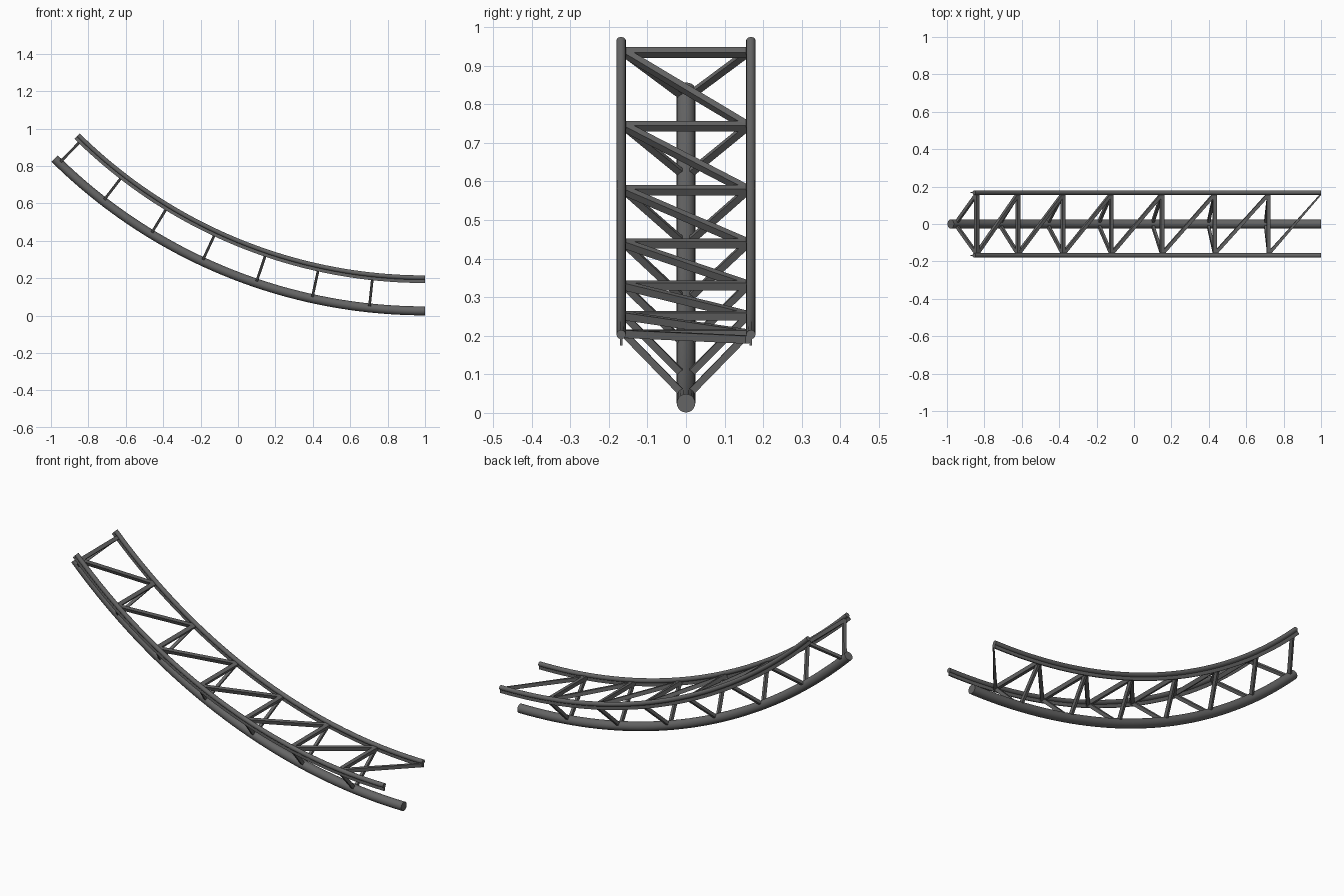
import bpy, bmesh, math
from mathutils import Vector

cube = bpy.data.objects.get("Cube")
if cube:
    bpy.data.objects.remove(cube, do_unlink=True)

# Track is an arc about a centre above its low end
CX, CZ = 1.0, 2.84
SPINE_R, RAIL_R, TIE_R = 2.815, 2.637, 2.65
SWEEP = math.radians(44.7)
TIE_ANGLES = [math.radians(44 - 6.32 * i) for i in range(7)]
GAUGE = 0.168

steel = bpy.data.materials.new("dark grey steel")
steel.use_nodes = True
GREY = (0.13, 0.13, 0.13, 1)
steel.diffuse_color = GREY
bsdf = steel.node_tree.nodes["Principled BSDF"]
bsdf.inputs["Base Color"].default_value = GREY
bsdf.inputs["Roughness"].default_value = 0.6


def on_arc(radius, angle, y=0.0):
    return Vector((CX - radius * math.sin(angle), y, CZ - radius * math.cos(angle)))


def finish(bm, name, smooth=False):
    bmesh.ops.recalc_face_normals(bm, faces=bm.faces)
    mesh = bpy.data.meshes.new(name)
    bm.to_mesh(mesh)
    bm.free()
    mesh.materials.append(steel)
    obj = bpy.data.objects.new(name, mesh)
    bpy.context.collection.objects.link(obj)
    if smooth:
        bpy.ops.object.select_all(action='DESELECT')
        obj.select_set(True)
        bpy.context.view_layer.objects.active = obj
        bpy.ops.object.shade_smooth_by_angle(angle=math.radians(40))
    return obj


def loft(bm, rings):
    """Skin a list of point rings and cap both ends."""
    rows = [[bm.verts.new(p) for p in ring] for ring in rings]
    n = len(rows[0])
    for a, b in zip(rows, rows[1:]):
        for i in range(n):
            j = (i + 1) % n
            bm.faces.new((a[i], a[j], b[j], b[i]))
    bm.faces.new(rows[0])
    bm.faces.new(rows[-1])


def sweep_arc(name, profile, radius, y, smooth, steps=42):
    """Sweep a (sideways, outward) profile along the track arc."""
    bm = bmesh.new()
    loft(bm, [[on_arc(radius + v, SWEEP * s / steps, y + u) for u, v in profile]
              for s in range(steps + 1)])
    return finish(bm, name, smooth)


def circle(r, sides):
    return [(r * math.cos(math.tau * i / sides), r * math.sin(math.tau * i / sides))
            for i in range(sides)]


def bar(name, start, end, up, width, height, end_x=None):
    """Square bar between two points; end_x flattens the far end to a plane."""
    d = (end - start).normalized()
    side = d.cross(up).normalized() * width / 2
    top = side.cross(d).normalized() * height / 2
    corners = (side + top, top - side, -side - top, side - top)
    rings = [[p + c for c in corners] for p in (start, end)]
    if end_x is not None:
        for p in rings[1]:
            p.x = end_x
    bm = bmesh.new()
    loft(bm, rings)
    return finish(bm, name)


# Spine tube, running rails and the thin fins under the rails
sweep_arc("spine_tube", circle(0.024, 20), SPINE_R, 0, True)
fin = [(-0.003, 0), (0.003, 0), (0.003, 0.029), (-0.003, 0.029)]
for side, s in (("right", -1), ("left", 1)):
    sweep_arc("rail_" + side, circle(0.012, 14), RAIL_R, s * GAUGE, True)
    sweep_arc("rail_fin_" + side, fin, RAIL_R, s * GAUGE, False)

# Cross ties, V struts down to the spine, and diagonal braces
for i, a in enumerate(TIE_ANGLES):
    up = on_arc(0, a) - on_arc(1, a)
    bar(f"cross_tie_{i}", on_arc(TIE_R, a, -0.165), on_arc(TIE_R, a, 0.165), up, 0.02, 0.02)
    for side, s in (("right", -1), ("left", 1)):
        bar(f"strut_{side}_{i}", on_arc(TIE_R, a, s * 0.16), on_arc(SPINE_R, a),
            Vector((math.cos(a), 0, -math.sin(a))), 0.018, 0.014)
    last = i == len(TIE_ANGLES) - 1
    b = 0.0 if last else TIE_ANGLES[i + 1]
    bar(f"diagonal_{i}", on_arc(TIE_R, a, -0.16), on_arc(TIE_R, b, 0.16),
        up, 0.018, 0.02, CX if last else None)
